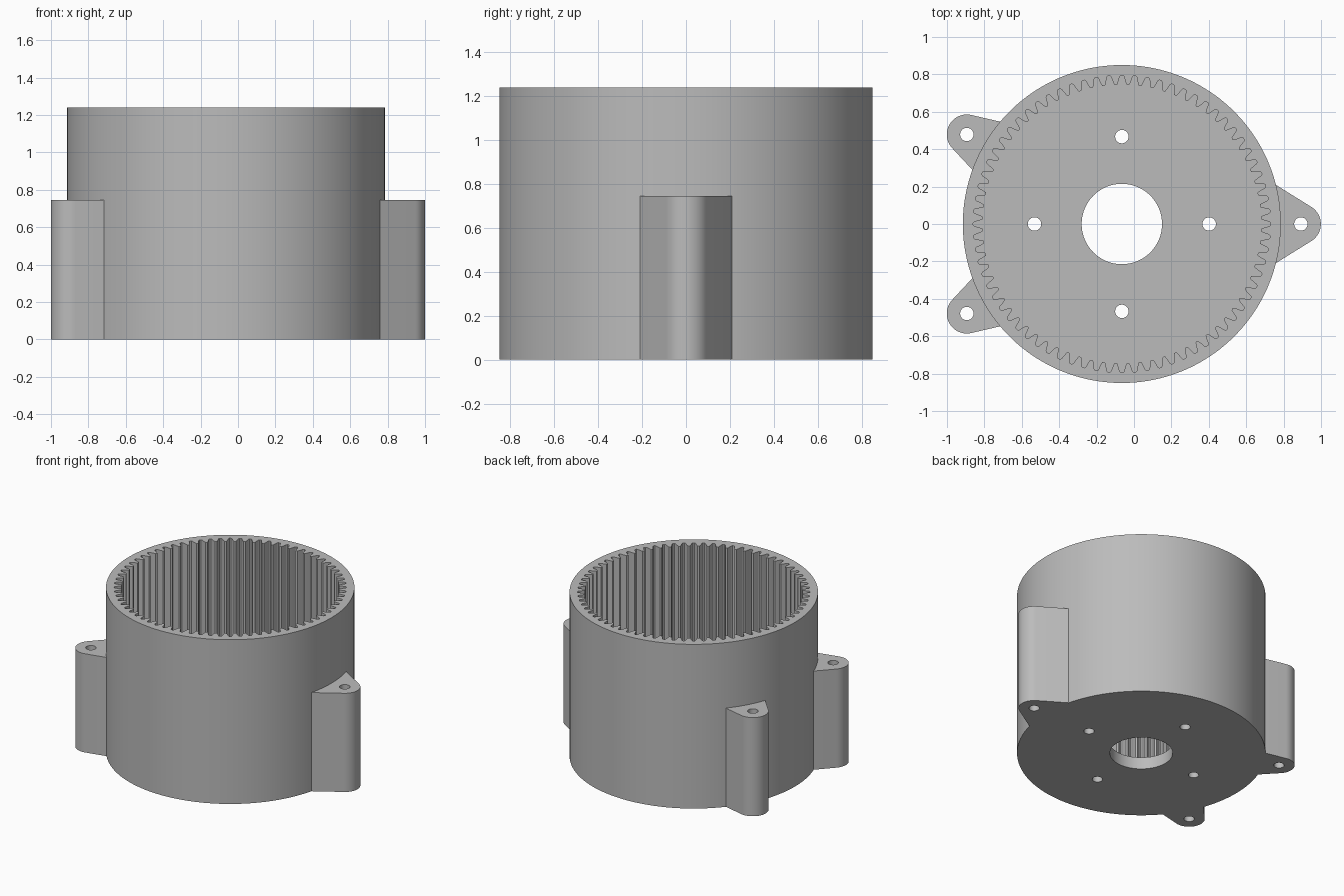
import bpy, bmesh
from math import sin, cos, radians, pi

cube = bpy.data.objects.get("Cube")
if cube:
    bpy.data.objects.remove(cube)

CX = -0.065            # axis of the housing
R, HEIGHT, FLOOR = 0.85, 1.24, 0.09
LUG_H, LUG_DIST, LUG_R, BOLT_R = 0.745, 0.957, 0.107, 0.036
TEETH = 72

grey = bpy.data.materials.new("plain grey")
grey.use_nodes = True
colour = (0.5, 0.5, 0.5, 1)
grey.diffuse_color = colour
grey.node_tree.nodes["Principled BSDF"].inputs["Base Color"].default_value = colour


def prism(name, outline, z0, z1):
    """Extrude a closed counter-clockwise outline from z0 to z1."""
    bm = bmesh.new()
    face = bm.faces.new([bm.verts.new((x, y, z0)) for x, y in outline])
    top = bmesh.ops.extrude_face_region(bm, geom=[face])["geom"]
    bmesh.ops.translate(bm, vec=(0, 0, z1 - z0),
                        verts=[g for g in top if isinstance(g, bmesh.types.BMVert)])
    bmesh.ops.recalc_face_normals(bm, faces=bm.faces)
    mesh = bpy.data.meshes.new(name)
    bm.to_mesh(mesh)
    bm.free()
    mesh.materials.append(grey)
    obj = bpy.data.objects.new(name, mesh)
    bpy.context.collection.objects.link(obj)
    return obj


def arc(r, start, end, n, x=0, y=0):
    angles = [start + (end - start) * i / n for i in range(n + 1)]
    return [(x + r * cos(a), y + r * sin(a)) for a in angles]


def circle(r, n, x=0, y=0):
    return arc(r, 0, 2 * pi, n, x, y)[:-1]


def carve(obj, cutters):
    """Subtract each cutter, then discard it and shade the result."""
    bpy.context.view_layer.objects.active = obj
    for cutter in cutters:
        mod = obj.modifiers.new("cut", "BOOLEAN")
        mod.operation, mod.solver, mod.object = "DIFFERENCE", "EXACT", cutter
        bpy.ops.object.modifier_apply(modifier=mod.name)
        bpy.data.objects.remove(cutter)
    bpy.ops.object.select_all(action="DESELECT")
    obj.select_set(True)
    bpy.ops.object.shade_smooth_by_angle(angle=radians(25))


# Internal gear outline: rounded grooves with narrow tips between them
tooth = [(-0.5, 0.744), (-0.38, 0.746), (-0.27, 0.765), (-0.17, 0.789), (-0.08, 0.795),
         (0.08, 0.795), (0.17, 0.789), (0.27, 0.765), (0.38, 0.746)]
gear = [(r * cos(2 * pi * (i + t) / TEETH), r * sin(2 * pi * (i + t) / TEETH))
        for i in range(TEETH) for t, r in tooth]

# Cup-shaped housing with toothed bore, shaft opening and four floor holes
housing = prism("ring_gear_housing", circle(R, 180), 0, HEIGHT)
cutters = [prism("bore_cutter", gear, FLOOR, HEIGHT + 0.1),
           prism("shaft_cutter", circle(0.215, 64), -0.1, FLOOR + 0.1)]
for k in range(4):
    a = k * pi / 2
    cutters.append(prism("floor_hole_cutter",
                         circle(BOLT_R, 24, 0.467 * cos(a), 0.467 * sin(a)),
                         -0.1, FLOOR + 0.1))
carve(housing, cutters)
housing.location.x = CX

# Mounting lugs: rounded nose, flanks flaring into the housing wall
for name, angle, flare, half in (("left_lug", 0, 32, 14.3),
                                 ("right_back_lug", 150, 17, 10.1),
                                 ("right_front_lug", 210, 17, 10.1)):
    nose = radians(90 - flare)
    base = radians(half)
    outline = arc(LUG_R, -nose, nose, 20, LUG_DIST) + arc(R - 0.001, base, -base, 14)
    lug = prism(name, outline, 0, LUG_H)
    carve(lug, [prism("bolt_cutter", circle(BOLT_R, 24, LUG_DIST), -0.1, LUG_H + 0.1)])
    lug.rotation_euler.z = radians(angle)
    lug.location.x = CX
